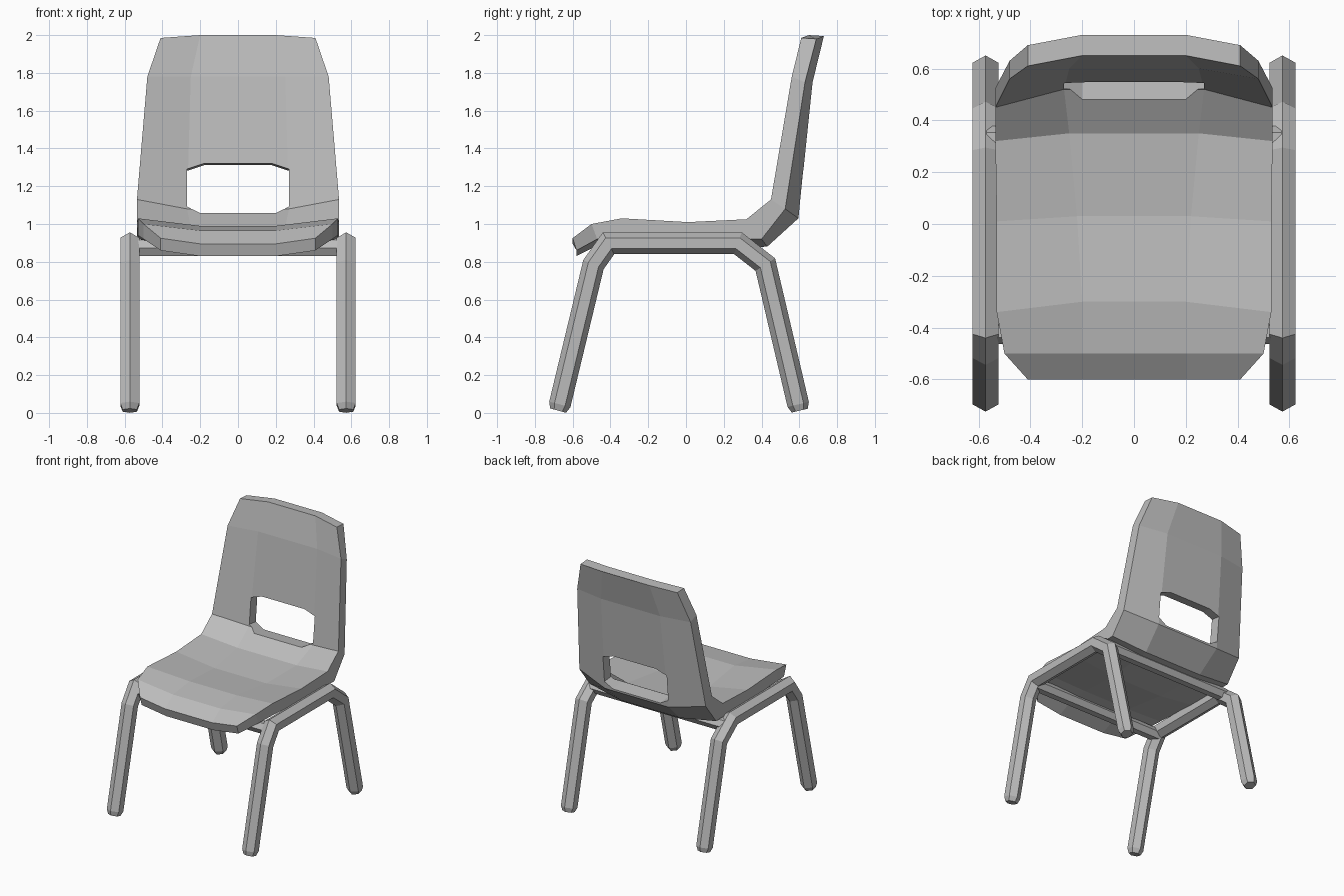
import bpy, bmesh, math
from mathutils import Vector

cube = bpy.data.objects.get("Cube")
if cube:
    bpy.data.objects.remove(cube, do_unlink=True)

GREY = (0.5, 0.5, 0.5, 1)
grey = bpy.data.materials.new("plain grey")
grey.use_nodes = True
grey.diffuse_color = GREY
grey.node_tree.nodes["Principled BSDF"].inputs["Base Color"].default_value = GREY


def make_object(name, bm):
    bmesh.ops.recalc_face_normals(bm, faces=bm.faces)
    mesh = bpy.data.meshes.new(name)
    bm.to_mesh(mesh)
    bm.free()
    mesh.materials.append(grey)
    obj = bpy.data.objects.new(name, mesh)
    bpy.context.collection.objects.link(obj)
    return obj


def loft(name, rings):
    """Closed solid skinned over rings of equal point count."""
    bm = bmesh.new()
    loops = [[bm.verts.new(p) for p in ring] for ring in rings]
    count = len(loops[0])
    for a, b in zip(loops, loops[1:]):
        for i in range(count):
            j = (i + 1) % count
            bm.faces.new((a[i], a[j], b[j], b[i]))
    bm.faces.new(loops[0])
    bm.faces.new(loops[-1])
    return make_object(name, bm)


def hex_tube(name, path, side, radii):
    """Six-sided tube with mitred bends; side is the axis its flats face."""
    path = [Vector(p) for p in path]
    rings = []
    for i, point in enumerate(path):
        before = (point - path[max(i - 1, 0)]).normalized()
        after = (path[min(i + 1, len(path) - 1)] - point).normalized()
        tangent = (before + after).normalized()
        up = side.cross(tangent).normalized()
        bend = before.dot(tangent) if before.length and after.length else 1
        ring = []
        for k in range(6):
            angle = math.pi / 2 + k * math.pi / 3
            ring.append(point + side * math.cos(angle) * radii[i]
                        + up * math.sin(angle) * radii[i] / bend)
        rings.append(ring)
    return loft(name, rings)


# Seat shell, front lip to top of back. Each row:
# (edge x, y, z), (inner x, y, z), (underside offset y, z)
rows = [
    ((.41, -.60, .925), (.20, -.60, .895), (.02, -.065)),
    ((.50, -.50, 1.0), (.20, -.50, .965), (.03, -.08)),
    ((.53, -.34, 1.03), (.20, -.30, .99), (0, -.09)),
    ((.53, .01, 1.01), (.22, .03, .96), (0, -.09)),
    ((.535, .32, 1.025), (.25, .35, .985), (.08, -.105)),
    ((.535, .45, 1.13), (.27, .52, 1.08), (.075, -.05)),
    ((.48, .56, 1.78), (.25, .60, 1.78), (.07, -.03)),
    ((.41, .61, 1.985), (.20, .65, 2.0), (.08, -.005)),
]
rings = []
for edge, inner, offset in rows:
    top = [Vector((s * x, y, z)) for s, (x, y, z) in
           ((-1, edge), (-1, inner), (1, inner), (1, edge))]
    below = [p + Vector((0, *offset)) for p in reversed(top)]
    rings.append(top + below)
shell = loft("seat_shell", rings)

# Hand hole through the lower back
half = [(.20, 1.05), (.27, 1.09), (.27, 1.29), (.18, 1.32)]
outline = half + [(-x, z) for x, z in reversed(half)]
cutter = loft("hole_cutter", [[(x, y, z - drop) for x, z in outline]
                              for y, drop in ((.3, -.03), (.8, .03))])
cutter.hide_render = True
cut = shell.modifiers.new("hand hole", 'BOOLEAN')
cut.operation = 'DIFFERENCE'
cut.solver = 'EXACT'
cut.object = cutter
bpy.context.view_layer.objects.active = shell
bpy.ops.object.modifier_apply(modifier=cut.name)
bpy.data.objects.remove(cutter, do_unlink=True)

# Leg frames, one bent tube on each side with tapered feet
R = .058
leg_path = [(-.677, .012), (-.668, .045), (-.49, .785), (-.41, .898),
            (.275, .898), (.42, .785), (.594, .045), (.602, .012)]
leg_radii = [R * .75] + [R] * 6 + [R * .75]
for name, x in (("left_leg_frame", .573), ("right_leg_frame", -.573)):
    hex_tube(name, [(x, y, z) for y, z in leg_path], Vector((1, 0, 0)), leg_radii)

# Crossbars under the seat
for name, y in (("front_crossbar", -.415), ("rear_crossbar", .33)):
    hex_tube(name, [(-.57, y, .872), (.57, y, .872)], Vector((0, 0, 1)), [.048] * 2)
